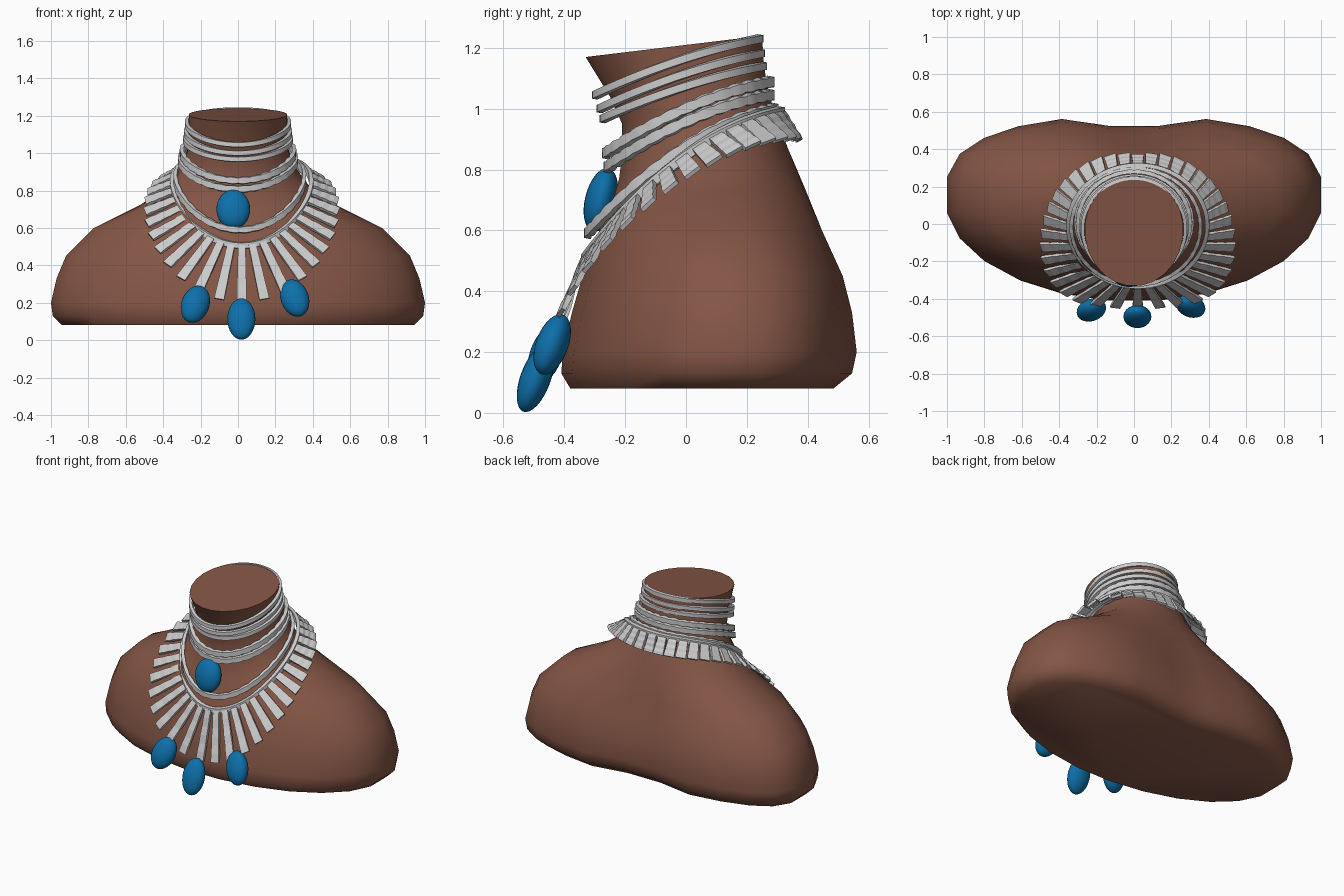
import bpy, bmesh, math
from mathutils import Vector, Euler

if "Cube" in bpy.data.objects:
    bpy.data.objects.remove(bpy.data.objects["Cube"])

def material(name, col):
    m = bpy.data.materials.new(name)
    m.diffuse_color = (*col, 1)
    m.use_nodes = True
    m.node_tree.nodes["Principled BSDF"].inputs["Base Color"].default_value = m.diffuse_color
    return m

SKIN = material("brown", (0.23, 0.092, 0.06))
BLUE = material("blue", (0.004, 0.16, 0.40))

def make(name, verts, faces, mat=None, smooth=None):
    me = bpy.data.meshes.new(name)
    me.from_pydata([tuple(v) for v in verts], [], faces)
    bm = bmesh.new()
    bm.from_mesh(me)
    bmesh.ops.recalc_face_normals(bm, faces=bm.faces)
    bm.to_mesh(me)
    bm.free()
    ob = bpy.data.objects.new(name, me)
    bpy.context.collection.objects.link(ob)
    if mat:
        me.materials.append(mat)
    if smooth:
        bpy.ops.object.select_all(action='DESELECT')
        ob.select_set(True)
        bpy.context.view_layer.objects.active = ob
        bpy.ops.object.shade_smooth_by_angle(angle=math.radians(smooth))
    return ob

# Bust: lofted rings (half width, front y, back y, widest y, front z, back z)
RINGS = [
    (0.94, -0.38, 0.48, 0.13, 0.08, 0.08),
    (0.99, -0.41, 0.54, 0.13, 0.13, 0.13),
    (1.00, -0.405, 0.555, 0.13, 0.20, 0.20),
    (0.97, -0.375, 0.54, 0.13, 0.33, 0.33),
    (0.92, -0.34, 0.51, 0.13, 0.45, 0.45),
    (0.77, -0.285, 0.45, 0.12, 0.60, 0.60),
    (0.52, -0.24, 0.40, 0.10, 0.70, 0.74),
    (0.38, -0.22, 0.335, 0.05, 0.77, 0.87),
    (0.305, -0.21, 0.29, 0.02, 0.85, 0.99),
    (0.27, -0.21, 0.265, 0.01, 0.95, 1.08),
    (0.262, -0.25, 0.255, -0.01, 1.04, 1.16),
    (0.262, -0.33, 0.25, -0.03, 1.17, 1.24),
]
SEG = 24
verts, faces = [], []
for hw, yf, yb, yc, zf, zb in RINGS:
    body = min(1, max(0, (hw - 0.4) / 0.5))
    for i in range(SEG):
        a = math.tau * (i + 0.5) / SEG
        s, c = math.sin(a) / 0.9914, math.cos(a) / 0.9914
        if c >= 0:
            y = yc - (yc - yf) * c
        else:  # shoulder blades with a hollow between them
            y = yc + (yb - yc) * (1 + 0.07 * body) * abs(c) ** (1 - 0.35 * body)
            y -= 0.09 * body * max(0, 1 - abs(s) / 0.4)
        t = (y - yf) / (yb - yf)
        verts.append((hw * s, y, zf + (zb - zf) * t))
for r in range(len(RINGS) - 1):
    for i in range(SEG):
        j = (i + 1) % SEG
        faces.append((r * SEG + i, r * SEG + j, (r + 1) * SEG + j, (r + 1) * SEG + i))
faces.append(tuple(range(SEG)))
faces.append(tuple(range((len(RINGS) - 1) * SEG, len(RINGS) * SEG)))
make("bust", verts, faces, SKIN, 50)

# Draped loop around the neck: point and local frame at an angle (0 = front)
def loop_point(a, cx, rx, yf, yb, zf, zb, k):
    t = (1 - math.cos(a)) / 2
    return Vector((cx + rx * math.sin(a), yf + (yb - yf) * t,
                   zf + (zb - zf) * (t + k * t * (1 - t))))

def loop_frame(a, path):
    p = loop_point(a, *path)
    tan = (loop_point(a + 0.01, *path) - loop_point(a - 0.01, *path)).normalized()
    out = Vector((tan.y, -tan.x, 0)).normalized()
    up = tan.cross(out).normalized()
    if up.z < 0:
        up = -up
    return p, tan, out, up

# Flat strand, optionally swelling into beads
def strand(name, path, h, th, beads=0):
    n = beads * 4 if beads else 64
    vs, fs = [], []
    for i in range(n):
        p, tan, out, up = loop_frame(math.tau * i / n, path)
        f = (0.85, 1.0, 1.06, 1.0)[i % 4] if beads else 1
        for u, v in ((-1, -1), (1, -0.8), (1, 0.8), (-1, 1)):
            vs.append(p + out * (u * th * f / 2) + up * (v * h * f / 2))
        for q in range(4):
            w = (q + 1) % 4
            j = (i + 1) % n
            fs.append((i * 4 + q, i * 4 + w, j * 4 + w, j * 4 + q))
    make(name, vs, fs, None, 35)

# path: centre x, half width, front y, back y, front z, back z, bow
strand("strand_1", (0.00, 0.275, -0.300, 0.245, 1.045, 1.230, 0.42), 0.030, 0.018)
strand("strand_2", (0.00, 0.280, -0.285, 0.250, 1.000, 1.182, 0.42), 0.030, 0.018)
strand("strand_3", (0.00, 0.285, -0.275, 0.258, 0.967, 1.140, 0.42), 0.030, 0.018)
strand("strand_4", (0.00, 0.300, -0.265, 0.280, 0.853, 1.088, 0.58), 0.040, 0.022, 30)
strand("strand_5", (0.00, 0.310, -0.260, 0.280, 0.808, 1.045, 0.60), 0.040, 0.022, 30)
strand("strand_6", (0.01, 0.345, -0.325, 0.295, 0.590, 1.000, 0.70), 0.038, 0.020, 32)
COLLAR = (0.02, 0.372, -0.335, 0.315, 0.505, 0.990, 0.75)
strand("collar_band", COLLAR, 0.036, 0.022)

# Collar tabs: fan of ridged plates, longest at the front, broadest at the back
vs, fs = [], []
TABS, STEPS = 38, 6
for n in range(TABS):
    u0 = math.tau * n / TABS
    a = u0 - 0.09 * math.sin(u0)
    p, tan, out, up = loop_frame(a, COLLAR)
    front = (1 + math.cos(a)) / 2
    length = 0.11 + 0.21 * front ** 3
    o = 0.28 + 0.50 * abs(math.sin(a)) + 0.15 * (1 - front)
    d = out * o - Vector((0, 0, 1)) * math.sqrt(max(0.1, 1 - o * o))
    d = (d - tan * d.dot(tan)).normalized()
    nor = tan.cross(d).normalized()
    if nor.dot(out) < 0:
        nor = -nor
    base = len(vs)
    for s in range(STEPS + 1):
        f = s / STEPS
        w = 0.020 + 0.007 * f + 0.007 * (1 - front)
        c = p + d * (length * f) + out * 0.006
        th = 0.010 if s % 2 else 0.007
        for u, v in ((-1, -1), (1, -1), (1, 1), (-1, 1)):
            vs.append(c + tan * (u * w) + nor * (v * th))
    for s in range(STEPS):
        b = base + s * 4
        for q in range(4):
            w2 = (q + 1) % 4
            fs.append((b + q, b + w2, b + 4 + w2, b + 4 + q))
    e = base + STEPS * 4
    fs += [(base, base + 1, base + 2, base + 3), (e, e + 1, e + 2, e + 3)]
make("collar_tabs", vs, fs)

# Blue oval stones: name, centre, half sizes, tilt about x and y in degrees
STONES = [
    ("throat_stone", (-0.025, -0.28, 0.70), (0.09, 0.052, 0.107), -14, 0),
    ("center_stone", (0.018, -0.495, 0.113), (0.075, 0.05, 0.116), -20, 0),
    ("left_stone", (-0.228, -0.46, 0.192), (0.075, 0.053, 0.107), -20, 20),
    ("right_stone", (0.303, -0.44, 0.225), (0.075, 0.053, 0.107), -20, -20),
]
for name, loc, size, rx, ry in STONES:
    bpy.ops.mesh.primitive_uv_sphere_add(segments=24, ring_count=16, radius=1, location=loc)
    ob = bpy.context.object
    ob.name = name
    ob.scale = size
    ob.rotation_euler = Euler((math.radians(rx), math.radians(ry), 0))
    ob.data.materials.append(BLUE)
    bpy.ops.object.shade_smooth()
